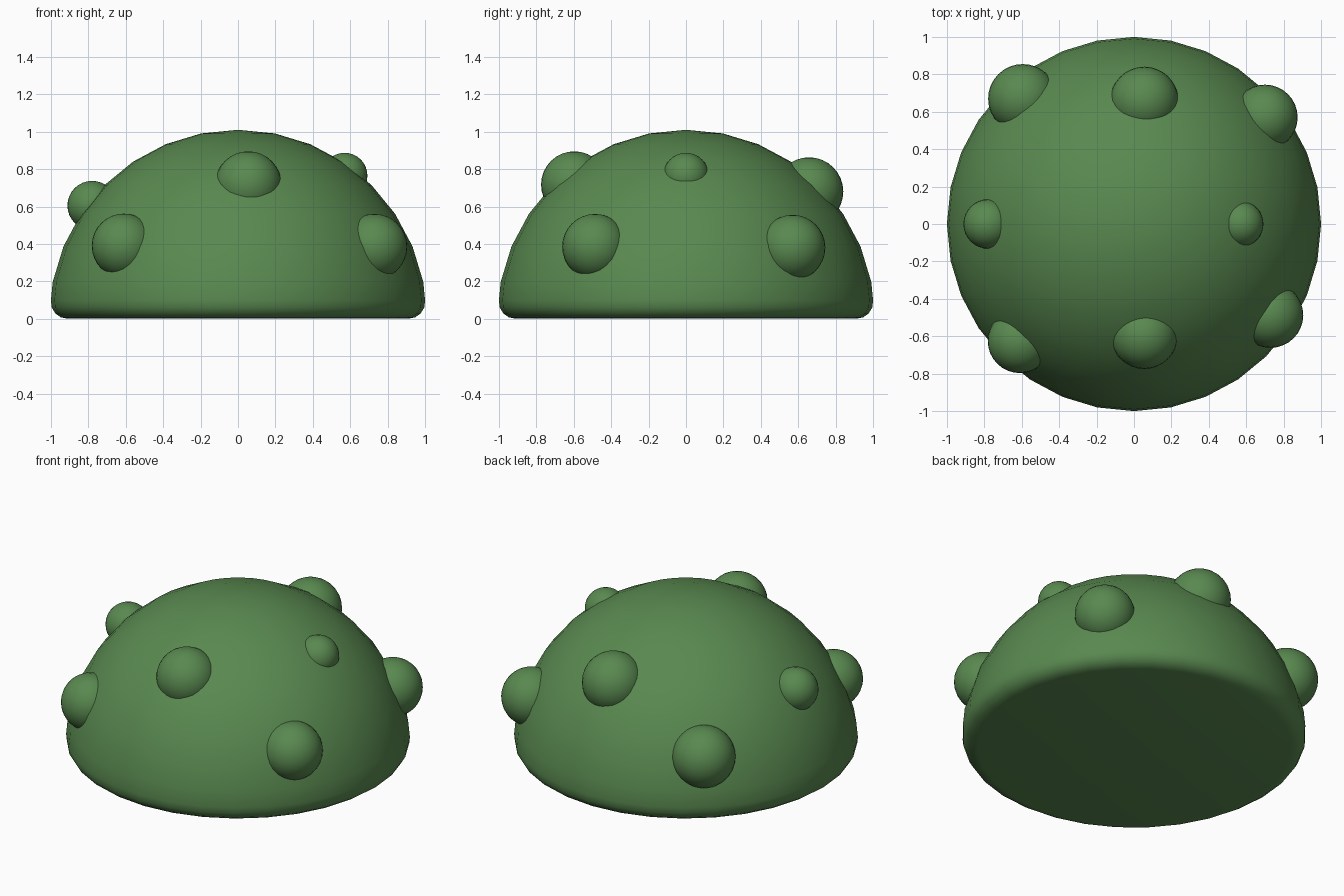
import bpy, bmesh

if "Cube" in bpy.data.objects:
    bpy.data.objects.remove(bpy.data.objects["Cube"])

green = bpy.data.materials.new("green")
green.diffuse_color = (0.1, 0.25, 0.08, 1)
green.use_nodes = True
green.node_tree.nodes["Principled BSDF"].inputs["Base Color"].default_value = green.diffuse_color


def finish(name, bm):
    mesh = bpy.data.meshes.new(name)
    bmesh.ops.recalc_face_normals(bm, faces=bm.faces)
    for f in bm.faces:
        f.smooth = True
    bm.to_mesh(mesh)
    bm.free()
    mesh.materials.append(green)
    ob = bpy.data.objects.new(name, mesh)
    bpy.context.collection.objects.link(ob)
    return ob


# Dome: upper half of a sphere, closed underneath, with a rounded rim
bm = bmesh.new()
bmesh.ops.create_uvsphere(bm, u_segments=32, v_segments=16, radius=1.01)
bmesh.ops.delete(bm, geom=[v for v in bm.verts if v.co.z < -0.01], context='VERTS')
rim = [e for e in bm.edges if e.is_boundary]
bmesh.ops.contextual_create(bm, geom=rim)
rim = [e for e in bm.edges if all(abs(v.co.z) < 0.001 for v in e.verts)]
bmesh.ops.bevel(bm, geom=rim, offset=0.1, offset_type='OFFSET', segments=4,
                profile=0.5, affect='EDGES')
finish("dome", bm)

# Bumps: (x, y, z, radius), spheres half sunk into the dome
bumps = [
    (-0.595, 0.67, 0.38, 0.185),
    (0.055, 0.658, 0.68, 0.183),
    (0.70, 0.57, 0.38, 0.175),
    (-0.78, 0.0, 0.605, 0.132),
    (0.57, 0.0, 0.765, 0.122),
    (-0.61, -0.625, 0.39, 0.172),
    (0.055, -0.597, 0.717, 0.178),
    (0.73, -0.487, 0.385, 0.175),
]
for i, (x, y, z, r) in enumerate(bumps):
    bm = bmesh.new()
    bmesh.ops.create_uvsphere(bm, u_segments=32, v_segments=16, radius=r)
    finish(f"bump_{i + 1}", bm).location = (x, y, z)
